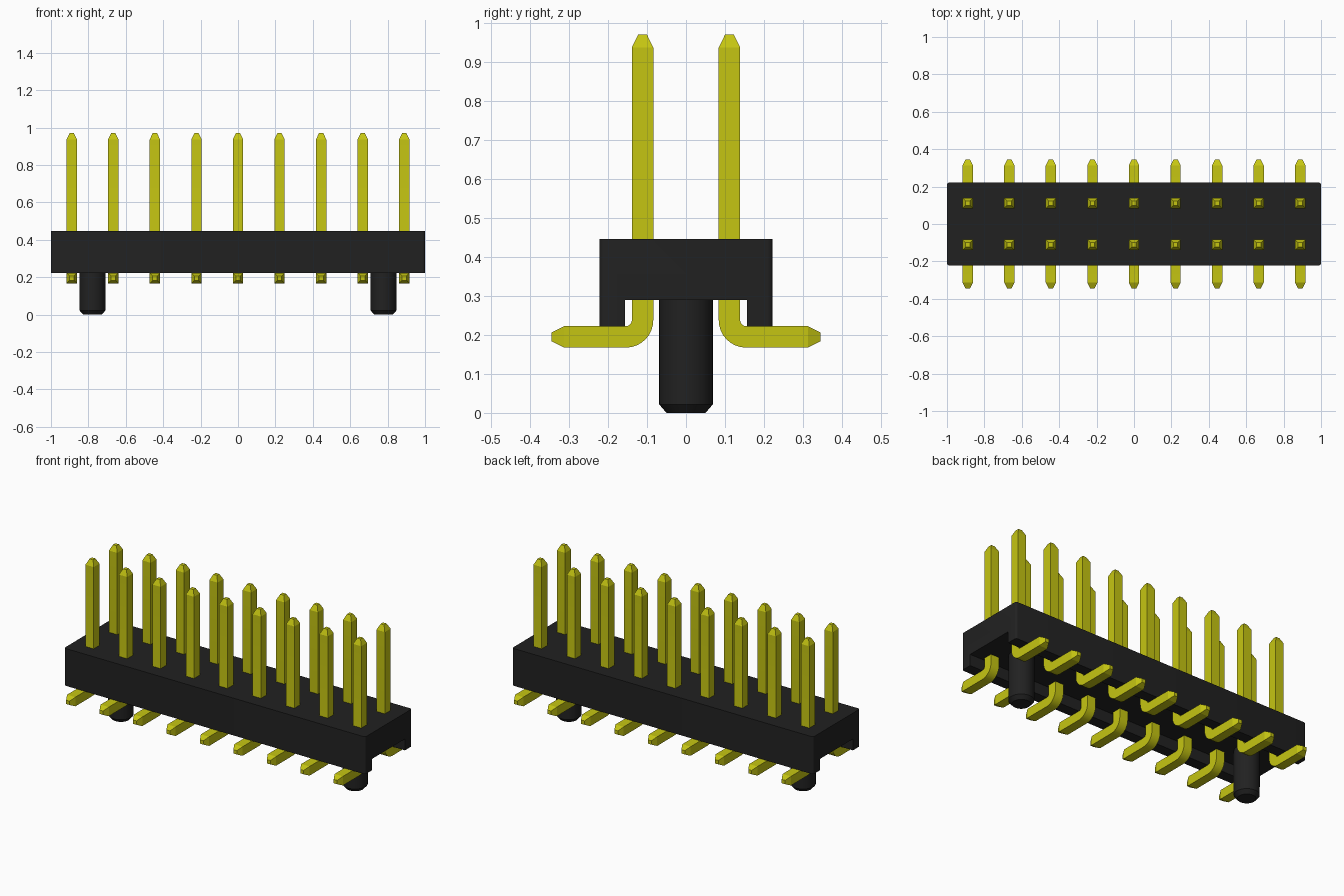
import bpy, bmesh, math
from mathutils import Vector

cube = bpy.data.objects.get("Cube")
if cube:
    bpy.data.objects.remove(cube, do_unlink=True)


def material(name, rgb, rough):
    m = bpy.data.materials.new(name)
    m.use_nodes = True
    m.diffuse_color = (*rgb, 1)
    node = next(n for n in m.node_tree.nodes if n.type == 'BSDF_PRINCIPLED')
    node.inputs["Base Color"].default_value = (*rgb, 1)
    node.inputs["Roughness"].default_value = rough
    return m


black = material("black plastic", (0.0155, 0.0155, 0.0155), 0.6)
gold = material("yellow metal", (0.56, 0.56, 0.006), 0.4)


def to_mesh(bm, name, mat):
    bmesh.ops.recalc_face_normals(bm, faces=bm.faces)
    me = bpy.data.meshes.new(name)
    bm.to_mesh(me)
    bm.free()
    me.materials.append(mat)
    me.shade_smooth()
    me.set_sharp_from_angle(angle=math.radians(25))
    return me


def place(name, me, loc=(0, 0, 0), turn=0):
    ob = bpy.data.objects.new(name, me)
    ob.location = loc
    ob.rotation_euler.z = turn
    bpy.context.collection.objects.link(ob)
    return ob


# Housing: channel profile extruded along x, upright corners rounded
bm = bmesh.new()
profile = [(-.222, .222), (-.156, .222), (-.156, .29), (.156, .29),
           (.156, .222), (.222, .222), (.222, .446), (-.222, .446)]
face = bm.faces.new([bm.verts.new((-1, y, z)) for y, z in profile])
ext = bmesh.ops.extrude_face_region(bm, geom=[face])
bmesh.ops.translate(bm, vec=(2, 0, 0),
                    verts=[v for v in ext["geom"] if isinstance(v, bmesh.types.BMVert)])
corners = [e for e in bm.edges
           if all(abs(v.co.x) > .99 and abs(v.co.y) > .22 for v in e.verts)
           and abs(e.verts[0].co.z - e.verts[1].co.z) > .1]
bmesh.ops.bevel(bm, geom=corners, offset=.013, segments=4, profile=.5, affect='EDGES')
place("housing", to_mesh(bm, "housing", black))

# Locating pegs: turned profile with a chamfered foot
SIDES = 32
bm = bmesh.new()
rings = []
for r, z in [(.05, 0), (.069, .022), (.069, .295)]:
    rings.append([bm.verts.new((r * math.cos(a), r * math.sin(a), z))
                  for a in (2 * math.pi * i / SIDES for i in range(SIDES))])
for a, b in zip(rings, rings[1:]):
    for i in range(SIDES):
        j = (i + 1) % SIDES
        bm.faces.new((a[i], a[j], b[j], b[i]))
bm.faces.new(rings[0])
bm.faces.new(rings[-1])
peg = to_mesh(bm, "locating_peg", black)
for side, x in (("right", -.778), ("left", .778)):
    place(f"{side}_locating_peg", peg, (x, 0, 0))

# Pin: square section swept down the post, round the bend and out along the foot
H = .0275                    # half width
PY, FZ = .1115, .195         # post and foot centre lines
R = .0425                    # bend radius at the centre line
TIP = .0115                  # half width of the blunt tips
path = [(PY, .970, 0, TIP), (PY, .937, 0, H)]
for i in range(9):
    a = math.pi / 2 * i / 8
    path.append((PY + R - R * math.cos(a), FZ + R - R * math.sin(a), a, H))
path += [(.313, FZ, math.pi / 2, H), (.345, FZ, math.pi / 2, TIP)]
bm = bmesh.new()
rings = []
for y, z, a, h in path:
    across = Vector((0, math.cos(a), math.sin(a)))
    wide = Vector((1, 0, 0))
    rings.append([bm.verts.new(Vector((0, y, z)) + wide * h * s + across * h * t)
                  for s, t in ((-1, -1), (1, -1), (1, 1), (-1, 1))])
for a, b in zip(rings, rings[1:]):
    for i in range(4):
        j = (i + 1) % 4
        bm.faces.new((a[i], a[j], b[j], b[i]))
bm.faces.new(rings[0])
bm.faces.new(rings[-1])
pin = to_mesh(bm, "pin", gold)

# Two rows of nine pins, feet pointing outwards
for i in range(9):
    x = (i - 4) * 2 / 9
    place(f"back_pin_{i + 1}", pin, (x, 0, 0))
    place(f"front_pin_{i + 1}", pin, (x, 0, 0), math.pi)
